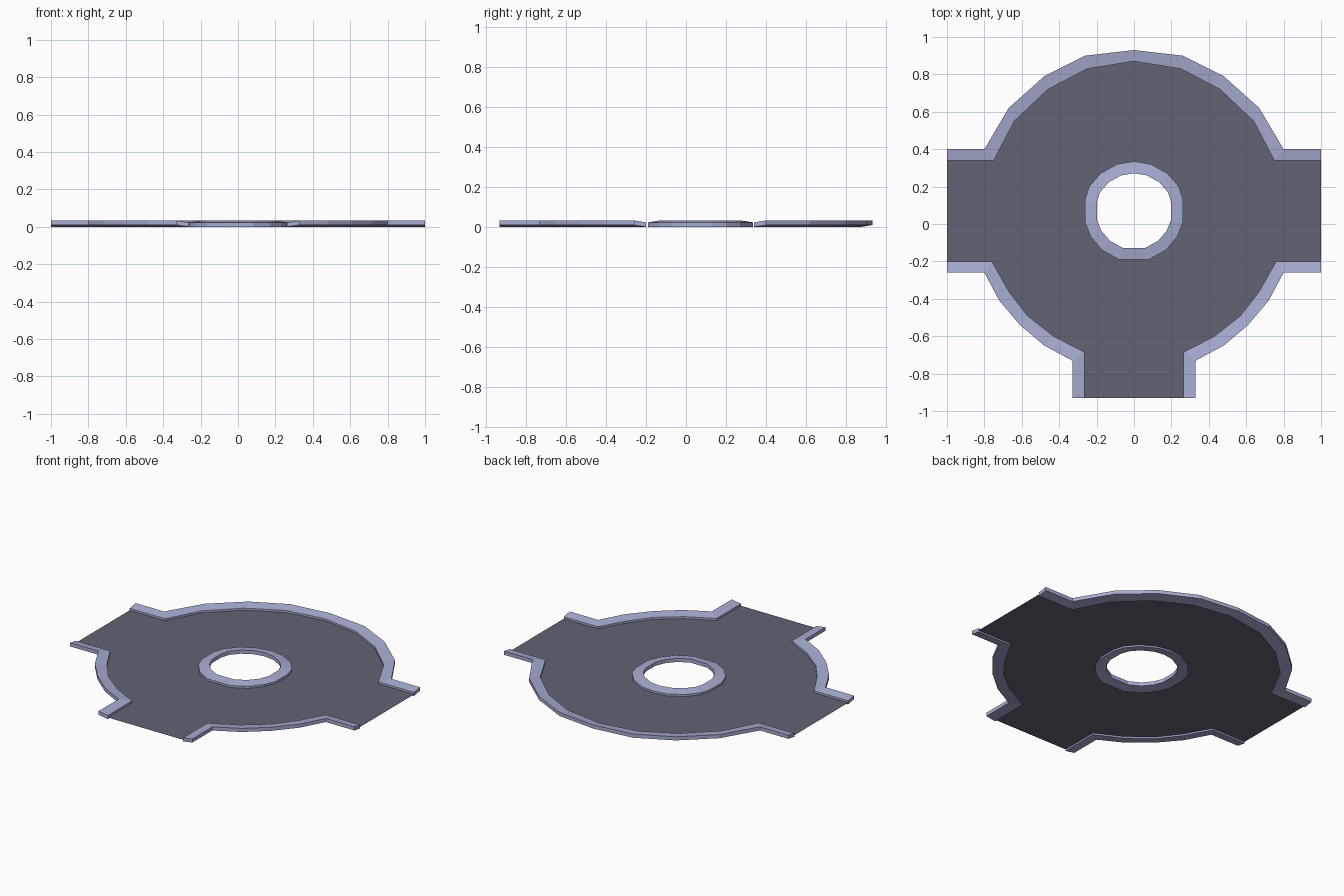
import bpy, bmesh

if "Cube" in bpy.data.objects:
    bpy.data.objects.remove(bpy.data.objects["Cube"])

ROAD_Z = 0.01


def material(name, rgb):
    m = bpy.data.materials.new(name)
    m.diffuse_color = (*rgb, 1)
    m.use_nodes = True
    m.node_tree.nodes["Principled BSDF"].inputs["Base Color"].default_value = m.diffuse_color
    return m


ASPHALT = material("asphalt_grey", (0.122, 0.125, 0.175))
KERB = material("kerb_lavender", (0.39, 0.42, 0.65))


def finish(bm, name, mat):
    me = bpy.data.meshes.new(name)
    bm.to_mesh(me)
    bm.free()
    me.materials.append(mat)
    ob = bpy.data.objects.new(name, me)
    bpy.context.collection.objects.link(ob)
    return ob


def flip(points):
    """Mirror a path in x, reversing its direction."""
    return [(-x, y) for x, y in reversed(points)]


def kerb(name, outer, inner, closed=False):
    """Sweep a slanted kerb section between its far edge and its road edge."""
    bm = bmesh.new()
    rows = []
    for (ox, oy), (ix, iy) in zip(outer, inner):
        section = [(ox, oy, 0.01), (ox, oy, 0.033), (ix, iy, 0.023), (ix, iy, 0)]
        rows.append([bm.verts.new(p) for p in section])
    n = len(rows)
    for i in range(n if closed else n - 1):
        a, b = rows[i], rows[(i + 1) % n]
        for k in range(4):
            j = (k + 1) % 4
            bm.faces.new((a[k], a[j], b[j], b[k]))
    if not closed:
        bm.faces.new(rows[0])
        bm.faces.new(rows[-1])
    bmesh.ops.recalc_face_normals(bm, faces=bm.faces)
    return finish(bm, name, KERB)


# Plan of the right half: back kerb, front corner kerb, island
back_out = [(0, .93), (.26, .90), (.48, .79), (.67, .62), (.80, .40), (1, .40)]
back_in = [(0, .87), (.25, .83), (.46, .72), (.64, .55), (.75, .34), (1, .34)]
front_out = [(1, -.26), (.80, -.26), (.72, -.41), (.61, -.54), (.48, -.65),
             (.33, -.73), (.33, -.93)]
front_in = [(1, -.20), (.76, -.20), (.67, -.36), (.57, -.49), (.43, -.60),
            (.265, -.685), (.265, -.93)]
island_half = [(0, .335), (.09, .32), (.18, .27), (.24, .20), (.262, .13),
               (.262, .01), (.23, -.07), (.17, -.14), (.08, -.19)]

back_out = flip(back_out)[:-1] + back_out
back_in = flip(back_in)[:-1] + back_in
island = island_half + flip(island_half)[:-1]
hole = [(x * .76, .07 + (y - .07) * .76) for x, y in island]

# Kerbs
kerb("back_kerb", back_out, back_in)
kerb("front_right_kerb", front_out, front_in)
kerb("front_left_kerb", flip(front_out), flip(front_in))
kerb("island_kerb", hole, island, closed=True)

# Road sheet with the island cut out
bm = bmesh.new()
edges = []
for loop in (back_in + front_in + flip(front_in), island):
    vs = [bm.verts.new((x, y, ROAD_Z)) for x, y in loop]
    edges += [bm.edges.new((vs[i - 1], vs[i])) for i in range(len(vs))]
bmesh.ops.triangle_fill(bm, edges=edges, use_beauty=True, normal=(0, 0, 1))
for f in bm.faces:
    f.normal_update()
    if f.normal.z < 0:
        f.normal_flip()
finish(bm, "road", ASPHALT)
